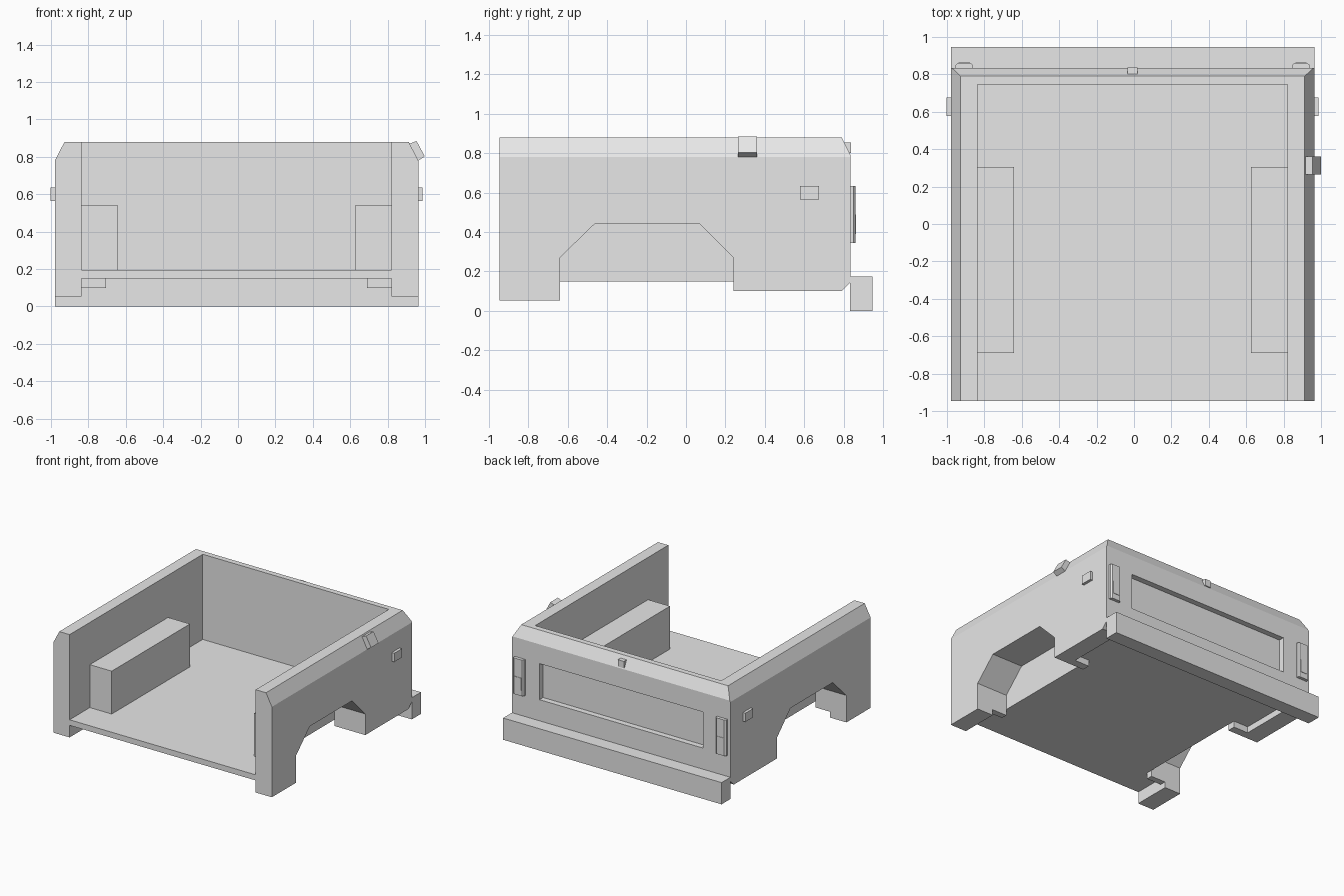
import bpy, bmesh
from mathutils import Vector

if "Cube" in bpy.data.objects:
    bpy.data.objects.remove(bpy.data.objects["Cube"], do_unlink=True)

grey = bpy.data.materials.new("plain grey")
grey.use_nodes = True
grey.diffuse_color = (0.8, 0.8, 0.8, 1)
grey.node_tree.nodes["Principled BSDF"].inputs["Base Color"].default_value = (0.8, 0.8, 0.8, 1)

CX = -0.0075                  # body centre line
OUT, INN, WELL = 0.972, 0.828, 0.697   # wall outside, wall inside, arch depth
FRONT, REAR, TOP = -0.947, 0.835, 0.88


def prism(pts, lo, hi, axis):
    """Extrude a closed profile along an axis between lo and hi."""
    place = {"x": lambda a, b, d: (d, a, b),
             "y": lambda a, b, d: (a, d, b),
             "z": lambda a, b, d: (a, b, d)}[axis]
    bm = bmesh.new()
    ends = [[bm.verts.new(place(a, b, d)) for a, b in pts] for d in (lo, hi)]
    for ring in ends:
        bm.faces.new(ring)
    n = len(pts)
    for i in range(n):
        j = (i + 1) % n
        bm.faces.new((ends[0][i], ends[0][j], ends[1][j], ends[1][i]))
    bmesh.ops.recalc_face_normals(bm, faces=bm.faces)
    return bm


def rect(a0, a1, b0, b1):
    return [(a0, b0), (a1, b0), (a1, b1), (a0, b1)]


def finish(bm, name, side=1):
    """Shift onto the centre line, mirror if wanted, and make the object."""
    for v in bm.verts:
        v.co.x = CX + side * v.co.x
    bmesh.ops.recalc_face_normals(bm, faces=bm.faces)
    mesh = bpy.data.meshes.new(name)
    bm.to_mesh(mesh)
    bm.free()
    mesh.materials.append(grey)
    obj = bpy.data.objects.new(name, mesh)
    bpy.context.collection.objects.link(obj)
    return obj


# Wheel arch outline, front to rear, between its two feet
arch = [(-0.64, 0.27), (-0.465, 0.44), (0.07, 0.44), (0.24, 0.27)]
wall_profile = ([(FRONT, 0.053), (-0.64, 0.053)] + arch +
                [(0.24, 0.10), (0.79, 0.10), (REAR, 0.145),
                 (REAR, 0.79), (0.79, TOP), (FRONT, TOP)])
well_profile = ([(-0.69, 0.10), (-0.64, 0.10)] + arch +
                [(0.24, 0.10), (0.305, 0.10), (0.305, 0.54), (-0.69, 0.54)])

for side, word in ((1, "left"), (-1, "right")):
    # Side wall with bevelled top outer edge
    bm = prism(wall_profile, INN, OUT, "x")
    cut = bmesh.ops.bisect_plane(
        bm, geom=bm.verts[:] + bm.edges[:] + bm.faces[:],
        plane_co=(OUT, 0, 0.78), plane_no=Vector((0.10, 0, 0.052)).normalized(),
        clear_outer=True)
    bmesh.ops.holes_fill(bm, edges=[e for e in bm.edges if e.is_boundary], sides=0)
    finish(bm, word + "_side_wall", side)

    # Wheel housing and its inner panel
    finish(prism(well_profile, WELL, INN, "x"), word + "_wheel_housing", side)
    finish(prism(rect(-0.69, 0.305, 0.15, 0.54), 0.633, WELL, "x"),
           word + "_housing_inner_panel", side)

    # Side marker
    finish(prism(rect(0.578, 0.675, 0.565, 0.635), OUT - 0.01, 0.994, "x"),
           word + "_side_marker", side)

    # Tail light with bevelled corners and a small lower lens
    a, b, c = 0.853, 0.947, 0.012
    lamp = [(a, REAR - 0.01), (b, REAR - 0.01), (b, 0.85), (b - c, 0.86),
            (a + c, 0.86), (a, 0.85)]
    finish(prism(lamp, 0.345, 0.635, "z"), word + "_tail_light", side)
    finish(prism(rect(0.87, 0.93, 0.39, 0.49), 0.857, 0.863, "y"),
           word + "_tail_light_lens", side)

# Floor, notched around the wheel arches
half = [(INN, FRONT), (INN, -0.69), (WELL, -0.69), (WELL, 0.305), (INN, 0.305), (INN, 0.75)]
floor = half + [(-x, y) for x, y in reversed(half)]
finish(prism(floor, 0.15, 0.195, "z"), "bed_floor")

# Tailgate with a recessed rear panel
gate = [(0.745, 0.15), (REAR, 0.15), (REAR, 0.79), (0.79, TOP), (0.745, TOP)]
bm = prism(gate, -INN, INN, "x")
panel = max(bm.faces, key=lambda f: f.calc_center_median().y)
bmesh.ops.inset_individual(bm, faces=[panel], thickness=0.1)
for v in panel.verts:
    v.co.x = 0.727 if v.co.x > 0 else -0.727
    v.co.z = 0.635 if v.co.z > 0.47 else 0.345
bmesh.ops.inset_individual(bm, faces=[panel], thickness=0.001)
for v in panel.verts:
    v.co.y = REAR - 0.045
finish(bm, "tailgate")

# Tailgate latch
finish(prism(rect(-0.026, 0.026, 0.80, 0.855), 0.80, 0.838, "y"), "tailgate_latch")

# Rear bumper
finish(prism(rect(-OUT, OUT, 0, 0.175), REAR - 0.003, 0.947, "y"), "rear_bumper")

# Fuel cap, lying tilted on the bevel
cap = [(0.925, 0.87), (0.962, 0.885), (1.006, 0.803), (0.972, 0.78)]
finish(prism(cap, 0.265, 0.36, "y"), "fuel_cap")
